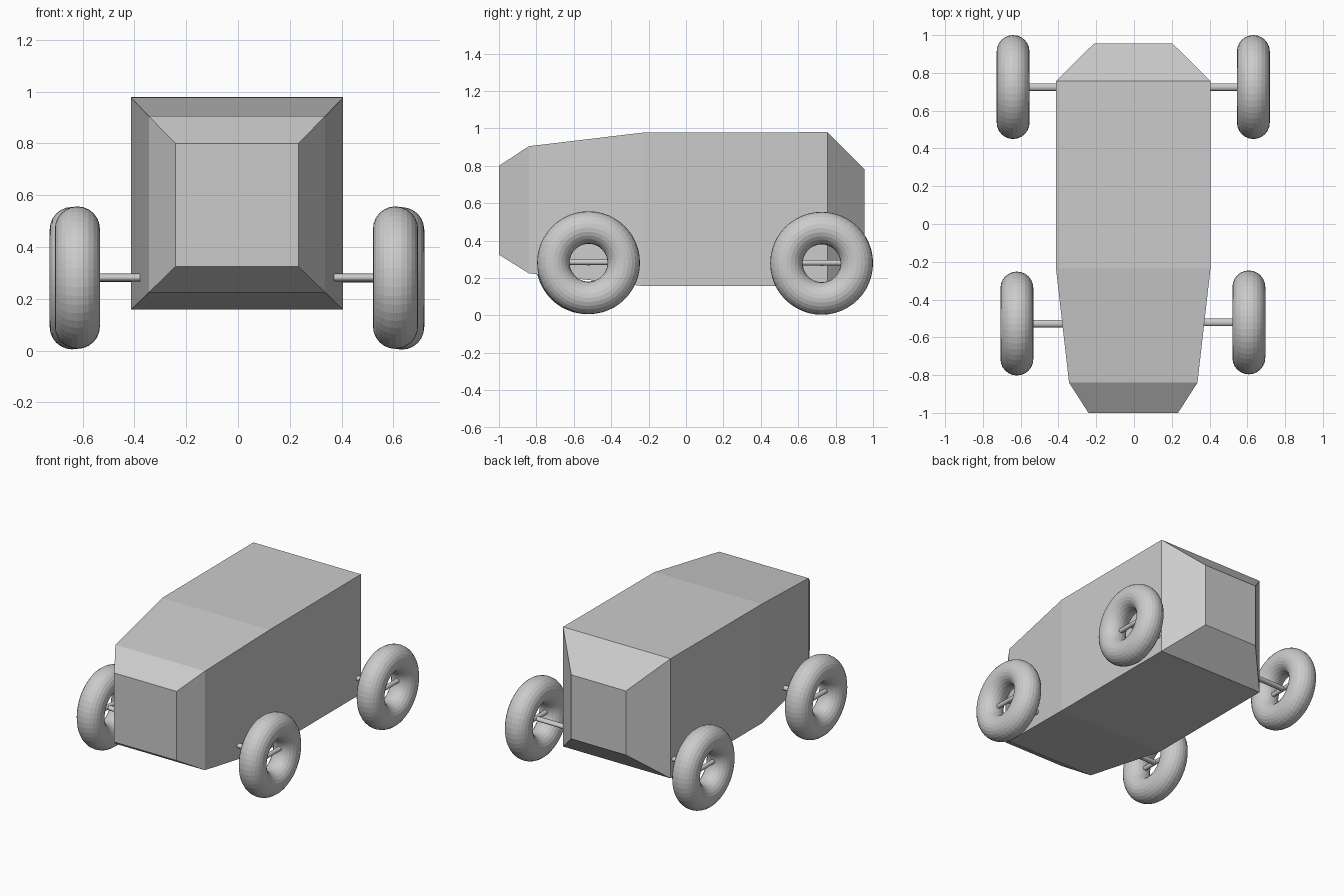
import bpy, bmesh
from math import radians
from mathutils import Matrix

cube = bpy.data.objects.get("Cube")
if cube:
    bpy.data.objects.remove(cube, do_unlink=True)

GREY = (0.6, 0.6, 0.6, 1)
grey = bpy.data.materials.new("plain_grey")
grey.use_nodes = True
grey.diffuse_color = GREY
grey.node_tree.nodes["Principled BSDF"].inputs["Base Color"].default_value = GREY


def finish(obj, name):
    obj.name = obj.data.name = name
    obj.data.materials.append(grey)
    return obj


def rod(name, centre, length, rotation, radii):
    """Thin round bar, slightly flattened."""
    bpy.ops.mesh.primitive_cylinder_add(vertices=16, radius=1, depth=length,
                                        location=centre, rotation=rotation)
    obj = finish(bpy.context.object, name)
    obj.scale = (*radii, 1)
    bpy.ops.object.shade_smooth_by_angle(angle=radians(40))


# Body: rectangular sections lofted from nose to tail (y, half width, bottom, top)
sections = [(-1.0, 0.237, 0.325, 0.80), (-0.84, 0.34, 0.225, 0.905),
            (-0.235, 0.409, 0.158, 0.977), (0.757, 0.409, 0.158, 0.98),
            (0.955, 0.208, 0.34, 0.78)]
bm = bmesh.new()
rings = [[bm.verts.new((sx * w - 0.004, y, z))
          for sx, z in ((-1, lo), (1, lo), (1, hi), (-1, hi))]
         for y, w, lo, hi in sections]
for a, b in zip(rings, rings[1:]):
    for i in range(4):
        j = (i + 1) % 4
        bm.faces.new((a[i], a[j], b[j], b[i]))
bm.faces.new(rings[0])
bm.faces.new(rings[-1])
bmesh.ops.recalc_face_normals(bm, faces=bm.faces)
mesh = bpy.data.meshes.new("body")
bm.to_mesh(mesh)
bm.free()
body = bpy.data.objects.new("body", mesh)
bpy.context.collection.objects.link(body)
finish(body, "body")

# Wheels, each with a stub axle and a bar across the hub
wheels = {"front_right": (-0.62, -0.527, 0.282), "front_left": (0.608, -0.521, 0.282),
          "rear_right": (-0.64, 0.725, 0.28), "rear_left": (0.632, 0.725, 0.279)}
for place, (x, y, z) in wheels.items():
    bpy.ops.mesh.primitive_torus_add(location=(x, y, z), rotation=(0, radians(90), 0),
                                     major_segments=48, minor_segments=24,
                                     major_radius=0.188, minor_radius=0.087)
    finish(bpy.context.object, place + "_tyre")
    inner = 0.3 if x > 0 else -0.3
    rod(place + "_axle", ((x + inner) / 2, y, z), abs(x - inner),
        (0, radians(90), 0), (0.015, 0.02))
    rod(place + "_hub_bar", (x, y, z + 0.003), 0.28, (radians(90), 0, 0), (0.015, 0.015))
